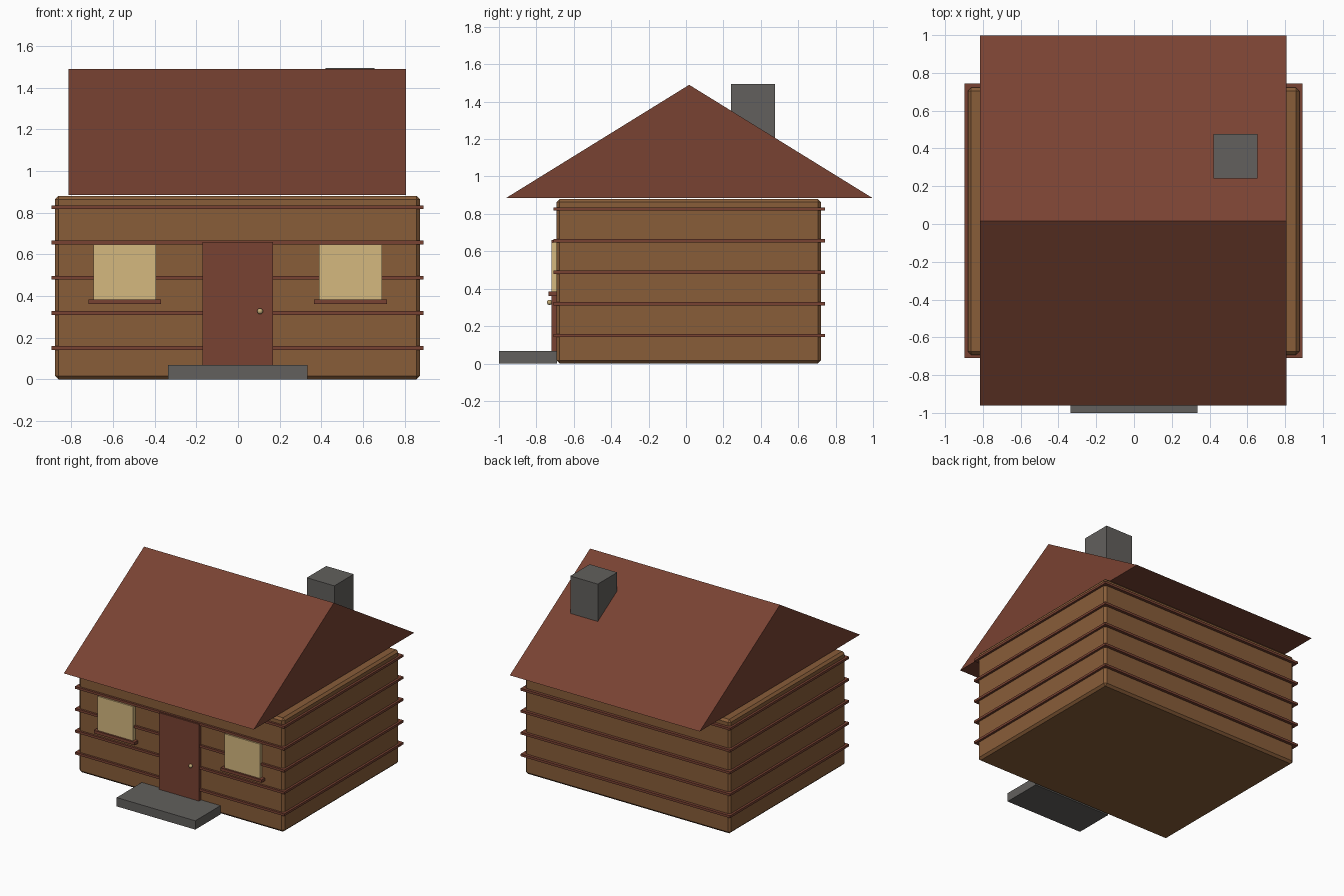
import bpy, bmesh

cube = bpy.data.objects.get("Cube")
if cube:
    bpy.data.objects.remove(cube, do_unlink=True)


def material(name, rgb):
    """Flat material from an sRGB colour in 0-255."""
    lin = [((c / 255 + 0.055) / 1.055) ** 2.4 for c in rgb]
    m = bpy.data.materials.new(name)
    m.use_nodes = True
    m.diffuse_color = (*lin, 1)
    bsdf = next(n for n in m.node_tree.nodes if n.type == "BSDF_PRINCIPLED")
    bsdf.inputs["Base Color"].default_value = (*lin, 1)
    bsdf.inputs["Roughness"].default_value = 0.9
    return m


WOOD = material("brown_wood", (136, 93, 57))
RED = material("red_brown", (121, 66, 50))
STONE = material("grey_stone", (98, 96, 93))
PANE = material("warm_window", (213, 184, 127))
BRASS = material("pale_brass", (196, 172, 120))


def finish(name, bm, mat):
    bmesh.ops.recalc_face_normals(bm, faces=bm.faces)
    me = bpy.data.meshes.new(name)
    bm.to_mesh(me)
    bm.free()
    me.materials.append(mat)
    ob = bpy.data.objects.new(name, me)
    bpy.context.scene.collection.objects.link(ob)
    return ob


def box(name, xs, ys, zs, mat, bevel=0):
    bm = bmesh.new()
    bmesh.ops.create_cube(bm, size=1)
    for v in bm.verts:
        for i, (lo, hi) in enumerate((xs, ys, zs)):
            v.co[i] = lo if v.co[i] < 0 else hi
    if bevel:
        bmesh.ops.bevel(bm, geom=bm.edges[:], offset=bevel, segments=1,
                        affect="EDGES", profile=0.5)
    return finish(name, bm, mat)


# Log walls with thin trim courses wrapped around them
box("walls", (-0.88, 0.875), (-0.693, 0.722), (0, 0.88), WOOD, 0.017)
for i in range(5):
    z = 0.15 + i * 0.169
    box(f"trim_course_{i + 1}", (-0.897, 0.892), (-0.709, 0.744),
        (z - 0.009, z + 0.009), RED)

# Solid gable roof
bm = bmesh.new()
ends = []
for x in (-0.815, 0.808):
    ends.append([bm.verts.new((x, y, z)) for y, z in
                 ((-0.962, 0.885), (0.997, 0.885), (0.017, 1.49))])
    bm.faces.new(ends[-1])
for i in range(3):
    j = (i + 1) % 3
    bm.faces.new((ends[0][i], ends[0][j], ends[1][j], ends[1][i]))
finish("roof", bm, RED)

# Chimney and doorstep
box("chimney", (0.42, 0.655), (0.24, 0.477), (0.95, 1.495), STONE)
box("doorstep", (-0.337, 0.335), (-1, -0.69), (0, 0.068), STONE)

# Door with knob
box("door", (-0.171, 0.169), (-0.718, -0.68), (0.03, 0.66), RED)
bm = bmesh.new()
bmesh.ops.create_uvsphere(bm, u_segments=16, v_segments=8, radius=0.014)
bmesh.ops.translate(bm, verts=bm.verts, vec=(0.106, -0.73, 0.327))
knob = finish("door_knob", bm, BRASS)
for p in knob.data.polygons:
    p.use_smooth = True

# Front windows with sills
for side, cx in (("right", -0.544), ("left", 0.54)):
    box(f"{side}_window", (cx - 0.151, cx + 0.151), (-0.72, -0.68),
        (0.375, 0.648), PANE)
    box(f"{side}_window_sill", (cx - 0.175, cx + 0.175), (-0.734, -0.68),
        (0.361, 0.384), RED)
